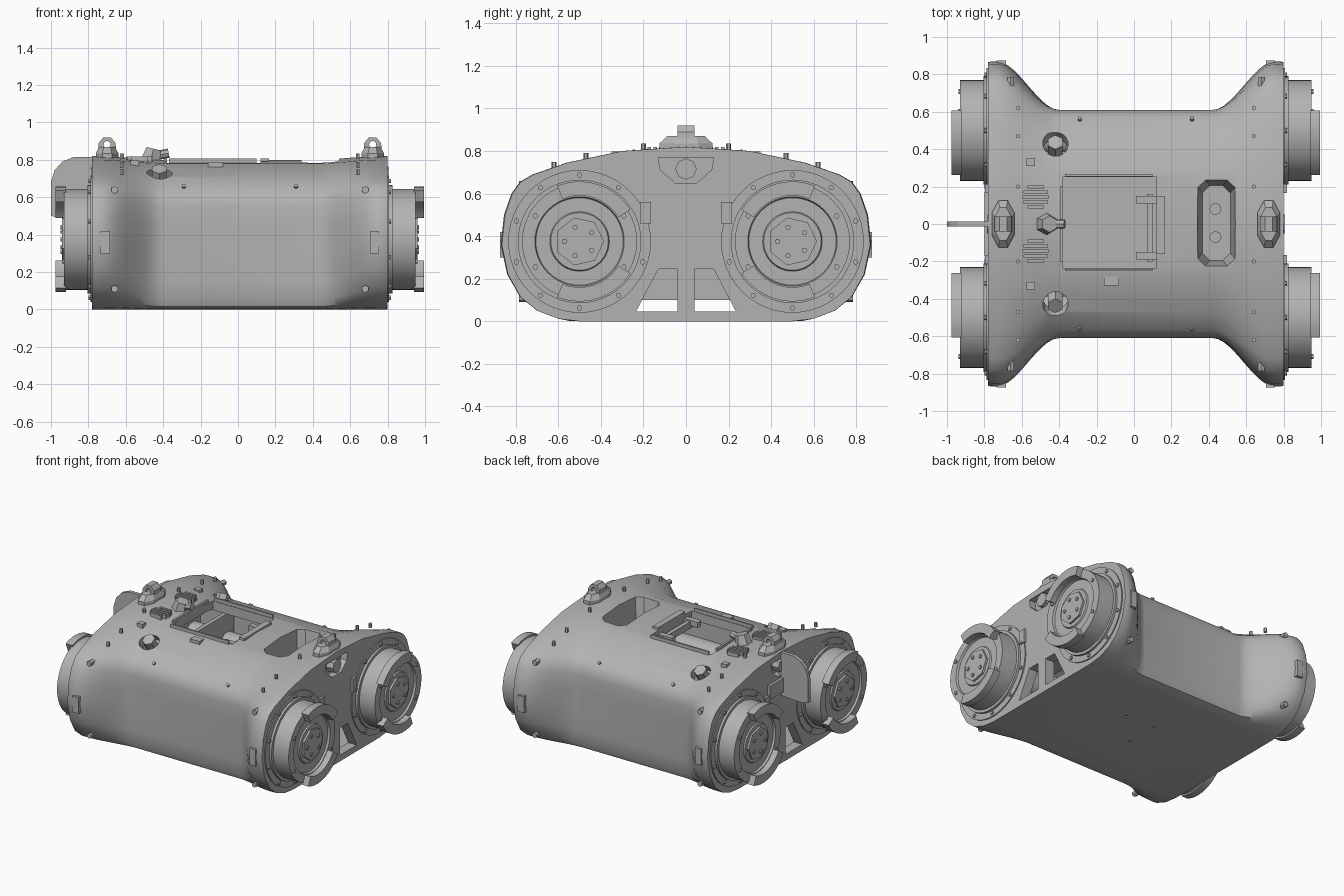
import bpy, bmesh, math
from mathutils import Matrix, Vector

if "Cube" in bpy.data.objects:
    bpy.data.objects.remove(bpy.data.objects["Cube"])

CAST = bpy.data.materials.new("cast grey")
CAST.use_nodes = True
GREY = (0.45, 0.45, 0.45, 1)
CAST.diffuse_color = GREY
CAST.node_tree.nodes["Principled BSDF"].inputs["Base Color"].default_value = GREY
CX = 0.01        # middle of the casing along x
HUB_Y, HUB_Z = 0.5, 0.375


def finish(name, bm):
    bmesh.ops.recalc_face_normals(bm, faces=bm.faces)
    mesh = bpy.data.meshes.new(name)
    bm.to_mesh(mesh)
    bm.free()
    mesh.materials.append(CAST)
    obj = bpy.data.objects.new(name, mesh)
    bpy.context.collection.objects.link(obj)
    return obj


def smooth(obj, angle=35):
    bpy.ops.object.select_all(action="DESELECT")
    obj.select_set(True)
    bpy.context.view_layer.objects.active = obj
    bpy.ops.object.shade_smooth_by_angle(angle=math.radians(angle))


def loft(name, rings):
    """Skin closed rings of points and cap both ends."""
    bm = bmesh.new()
    loops = [[bm.verts.new(p) for p in ring] for ring in rings]
    n = len(loops[0])
    for a, b in zip(loops, loops[1:]):
        for i in range(n):
            j = (i + 1) % n
            bm.faces.new((a[i], a[j], b[j], b[i]))
    bm.faces.new(loops[0])
    bm.faces.new(loops[-1])
    return finish(name, bm)


def prism_x(name, pts, x0, x1):
    return loft(name, [[(x, y, z) for y, z in pts] for x in (x0, x1)])


def prism_y(name, pts, y0, y1):
    return loft(name, [[(x, y, z) for x, z in pts] for y in (y0, y1)])


def box(name, x0, x1, y0, y1, z0, z1):
    return prism_x(name, [(y0, z0), (y1, z0), (y1, z1), (y0, z1)], x0, x1)


def rod(name, centre, axis, r, depth, sides=40, r2=None):
    bm = bmesh.new()
    turn = Vector((0, 0, 1)).rotation_difference(Vector(axis)).to_matrix().to_4x4()
    bmesh.ops.create_cone(bm, cap_ends=True, segments=sides, radius1=r,
                          radius2=r if r2 is None else r2, depth=depth,
                          matrix=Matrix.Translation(centre) @ turn)
    return finish(name, bm)


def cut(obj, cutters):
    for c in cutters:
        mod = obj.modifiers.new("cut", "BOOLEAN")
        mod.operation, mod.object, mod.solver = "DIFFERENCE", c, "EXACT"
        c.hide_render = True
    deps = bpy.context.evaluated_depsgraph_get()
    mesh = bpy.data.meshes.new_from_object(obj.evaluated_get(deps))
    obj.modifiers.clear()
    obj.data = mesh
    for c in cutters:
        bpy.data.objects.remove(c)


# Casing: boxy waist flaring into rounded end bells
bell = [(0, 0), (.5, 0), (.6, .012), (.7, .05), (.78, .115), (.84, .22), (.87, .36), (.855, .5),
        (.82, .6), (.78, .655), (.72, .69), (.56, .745), (.3, .8), (0, .82)]
waist = [(0, 0), (.5, 0), (.55, .002), (.59, .015), (.605, .05), (.61, .15), (.61, .3), (.61, .45),
         (.61, .55), (.6, .6), (.57, .645), (.47, .71), (.28, .78), (0, .8)]


def section(t):
    half = [(a[0] + (b[0] - a[0]) * t, a[1] + (b[1] - a[1]) * t) for a, b in zip(waist, bell)]
    return half + [(-y, z) for y, z in half[-2:0:-1]]


flare = []
for i in range(13):
    u = i / 12
    s = min(1, u * 1.08)
    flare.append((.41 + .36 * u, s * s * (3 - 2 * s)))
flare.append((.79, .98))
stations = [(-x, t) for x, t in reversed(flare)] + flare
casing = loft("casing", [[(CX + x, y, z) for y, z in section(t)] for x, t in stations])

# Hollow inside, hatch, tapered pocket and end openings
room = [(-.55, .04), (.55, .04), (.55, .58), (.4, .67), (.2, .73), (-.2, .73), (-.4, .67), (-.55, .58)]
low_room = [(-.55, .04), (.55, .04), (.55, .56), (-.55, .56)]
cutters = [prism_x("main_room", room, -.71, .27),
           prism_x("low_room", low_room, .26, .73),
           box("hatch_cut", -.38, .12, -.235, .25, .6, 1)]


def pocket_ring(hx, hy, z, c=.04):
    pts = [(hx - c, -hy), (hx, -hy + c), (hx, hy - c), (hx - c, hy),
           (-hx + c, hy), (-hx, hy - c), (-hx, -hy + c), (-hx + c, -hy)]
    return [(.44 + x, .005 + y, z) for x, y in pts]


cutters.append(loft("pocket_cut", [pocket_ring(.075, .2, .62), pocket_ring(.115, .25, .9)]))
for s in (-1, 1):
    window = [(s * .04, .045), (s * .235, .045), (s * .13, .245), (s * .04, .245)]
    cutters.append(prism_x("window_cut", window, -1, 1.02))
    notch = [(-.13, .77), (.13, .77), (.12, .71), (.05, .65), (-.05, .65), (-.12, .71)]
    x = CX + s * .79
    cutters.append(prism_x("notch_cut", notch, x - .05, x + .05))
    cutters.append(rod("port_cut", (-.42, s * .43, .73), (0, s * .55, .83), .068, .14, 20))
    cutters.append(rod("pocket_drain", (.435, .005 + s * .075, .62), (0, 0, 1), .03, .06, 8))
    for t in (-1, 1):
        cutters.append(rod("floor_hole", (.05 + s * .12, t * .12, 0), (0, 0, 1), .012, .02, 8))
cut(casing, cutters)
smooth(casing)

# Inner rib and gear shafts seen through the hatch
box("inner_rib", -.44, -.41, -.54, .54, .1, .6)
for s, side in ((-1, "front"), (1, "back")):
    smooth(rod(side + "_inner_shaft", (CX, s * .46, HUB_Z), (1, 0, 0), .09, 1.46))

# Hatch rim, latch and hinge bar
for s in (-1, 1):
    box("hatch_rim_side", -.37, .1, .0075 + s * .253 - .006, .0075 + s * .253 + .006, .77, .806)
    box("latch_arm", .01, .16, -.02 + s * .15 - .02, -.02 + s * .15 + .02, .72, .76)
box("hatch_rim_end", -.395, -.38, -.2, .2, .79, .81)
box("latch_bar", .07, .1, -.2, .16, .7, .75)
box("latch_plate", .12, .165, -.16, .15, .79, .808)


# Output hubs, stepped by radius along x
def hub(name, sx, sy):
    steps = [(.7, .3), (.79, .335), (.798, .335), (.798, .29), (.815, .29), (.815, .27),
             (.94, .27), (.94, .21), (.925, .205), (.925, .14), (.935, .135)]
    rings = []
    for x, r in steps:
        rings.append([(CX + sx * x, sy * HUB_Y + r * math.cos(a), HUB_Z + r * math.sin(a))
                      for a in (math.tau * i / 48 for i in range(48))])
    smooth(loft(name, rings), 30)
    x = CX + sx * .94
    rod(name + "_cap", (x, sy * HUB_Y, HUB_Z), (1, 0, 0), .115, .02, 7)
    # curved drive dogs on the side nearest the middle
    for t in (-1, 1):
        arc = [math.radians(68 + 8 * i) for i in range(11)]
        pts = [(.282, a) for a in arc] + [(.215, a) for a in reversed(arc)]
        dog = [(sy * (HUB_Y + r * math.cos(a)), HUB_Z + t * r * math.sin(a)) for r, a in pts]
        smooth(prism_x(name + "_dog", dog, CX + sx * .93, CX + sx * .985), 30)
    # bolts round the flange and the face
    for count, radius, depth in ((10, .312, .802), (6, .24, .942), (5, .07, .952)):
        for i in range(count):
            a = math.tau * (i + .5) / count
            rod(name + "_bolt", (CX + sx * depth, sy * HUB_Y + radius * math.cos(a),
                                 HUB_Z + radius * math.sin(a)), (1, 0, 0), .013, .014, 6)


for sx, lr in ((-1, "right"), (1, "left")):
    for sy, fb in ((-1, "front"), (1, "back")):
        hub(f"{fb}_{lr}_hub", sx, sy)

    # Lifting lug: faceted foot and pierced eye
    x = CX + sx * .71
    foot = [[(x + a * k, b * k, z) for a, b in
             ((.06, -.06), (.06, .06), (.025, .125), (-.025, .125),
              (-.06, .06), (-.06, -.06), (-.025, -.125), (.025, -.125))]
            for k, z in ((1, .8), (1, .835), (.7, .87))]
    loft(lr + "_lug_foot", foot)
    eye = [(x - .05, .83), (x + .05, .83), (x + .045, .89), (x + .02, .92),
           (x - .02, .92), (x - .045, .89)]
    lug = prism_y(lr + "_lug_eye", eye, -.04, .04)
    cut(lug, [rod("eye_cut", (x, 0, .882), (0, 1, 0), .019, .2, 12)])
    rod(lr + "_notch_boss", (CX + sx * .765, 0, .715), (1, 0, 0), .05, .06, 8)

    # Inspection plates, studs and bolts on the bells
    for sy in (-1, 1):
        box(lr + "_slot_plate", CX + sx * .72 - .025, CX + sx * .72 + .025,
            min(sy * .82, sy * .873), max(sy * .82, sy * .873), .3, .42)
        for z in (.11, .64):
            rod(lr + "_stud", (CX + sx * .67, sy * .755, z), (0, sy, 0), .02, .06, 6)
        for y in (.2, .47, .62):
            rod(lr + "_top_bolt", (CX + sx * .63, sy * y, .83 - .25 * y * y), (0, 0, 1), .012, .03, 6)
        rod(lr + "_middle_bolt", (CX + sx * .3, sy * .56, .655), (0, sy, 1), .012, .02, 6)
        box(lr + "_end_clip", CX + sx * .795 - .012, CX + sx * .795 + .012,
            sy * .19 - .025, sy * .19 + .025, .46, .56)

# Breather, side plugs and vent grilles
rod("breather", (-.46, 0, .825), (.25, 0, 1), .06, .07, 6, .045)
rod("breather_stem", (-.4, 0, .83), (1, 0, .2), .025, .06, 8)
for s in (-1, 1):
    rod("port_plug", (-.42, s * .41, .71), (0, s * .55, .83), .045, .1, 6)
    for i in range(-2, 3):
        half = math.sqrt(.07 ** 2 - (i * .027) ** 2)
        box("vent_slat", -.525 - half, -.525 + half, s * .145 + i * .027 - .008,
            s * .145 + i * .027 + .008, .78, .818)
    box("top_pad", -.575, -.53, s * .33 - .02, s * .33 + .02, .76, .797)
box("name_plate", -.16, -.08, -.33, -.28, .74, .785)

# Shift arm fin on the right end
fin = [(-.76, .815), (-.88, .815), (-.94, .79), (-.98, .745), (-1, .68), (-1, .5),
       (-.95, .49), (-.76, .5)]
prism_y("arm_fin", fin, -.013, .013)
box("arm_fin_pad", -.8, -.77, -.17, .17, .53, .63)
